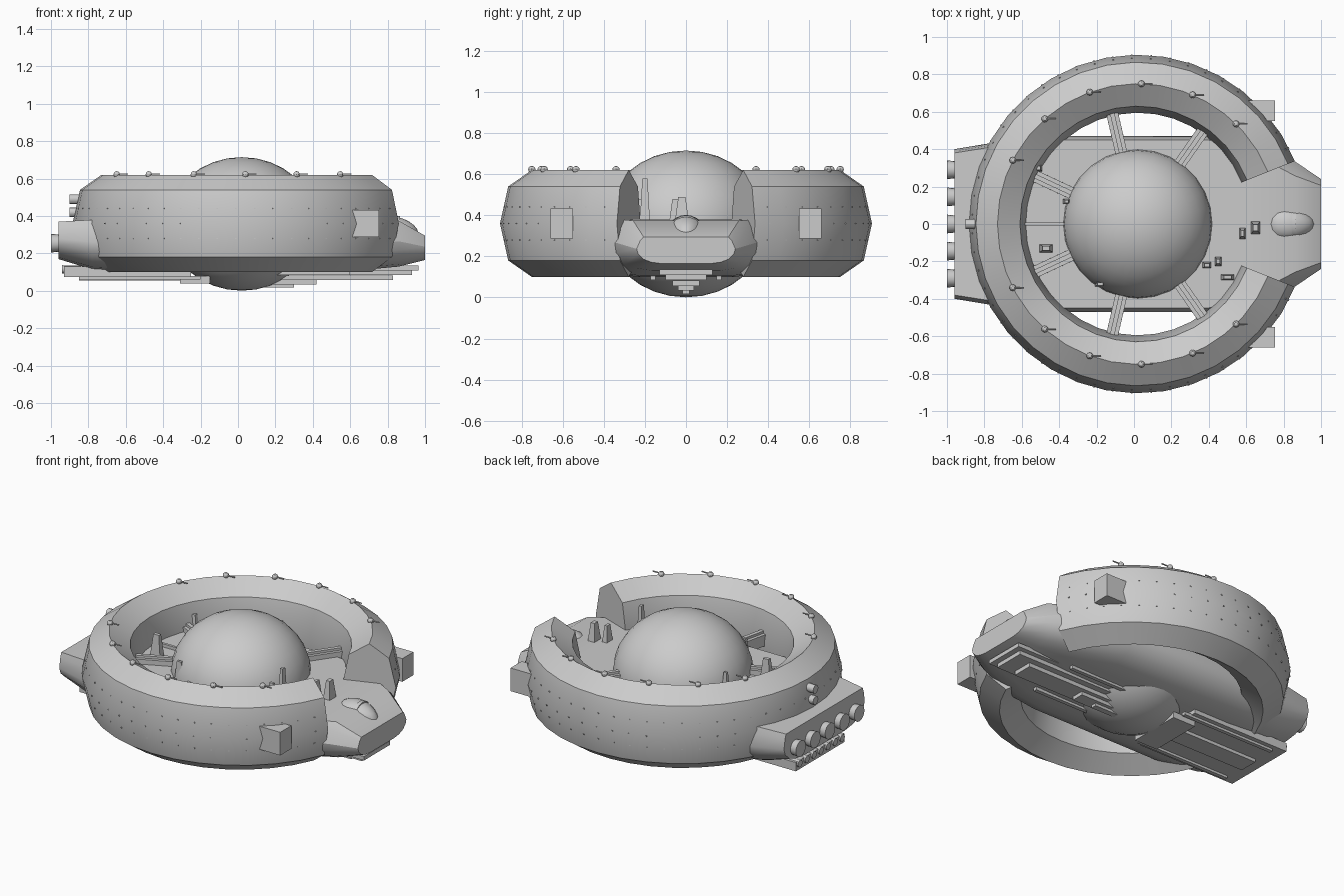
import bpy, bmesh, math
from math import sin, cos, pi, radians
from mathutils import Matrix, Vector

old = bpy.data.objects.get("Cube")
if old:
    bpy.data.objects.remove(old)

hull_grey = bpy.data.materials.new("hull_grey")
hull_grey.use_nodes = True
hull_grey.diffuse_color = (0.6, 0.6, 0.6, 1)
hull_grey.node_tree.nodes["Principled BSDF"].inputs["Base Color"].default_value = (0.6, 0.6, 0.6, 1)

CX, MID = 0.02, 0.36   # ring axis and mid height


def finish(name, bm, smooth=30):
    bmesh.ops.recalc_face_normals(bm, faces=bm.faces)
    mesh = bpy.data.meshes.new(name)
    bm.to_mesh(mesh)
    bm.free()
    mesh.materials.append(hull_grey)
    obj = bpy.data.objects.new(name, mesh)
    bpy.context.collection.objects.link(obj)
    if smooth:
        bpy.ops.object.select_all(action='DESELECT')
        obj.select_set(True)
        bpy.context.view_layer.objects.active = obj
        bpy.ops.object.shade_smooth_by_angle(angle=radians(smooth))
    return obj


def add_box(bm, x, y, z, taper=1, turn=None):
    """Box from (min, max) pairs, narrowed at the top by taper."""
    c = Vector((sum(x) / 2, sum(y) / 2, sum(z) / 2))
    verts = bmesh.ops.create_cube(bm, size=1)["verts"]
    for v in verts:
        k = taper if v.co.z > 0 else 1
        v.co = Vector((v.co.x * (x[1] - x[0]) * k, v.co.y * (y[1] - y[0]) * k,
                       v.co.z * (z[1] - z[0]))) + c
        if turn:
            v.co = turn @ v.co


def add_rod(bm, r1, r2, length, centre, segs=12):
    """Round rod along x."""
    m = Matrix.Translation(centre) @ Matrix.Rotation(pi / 2, 4, 'Y')
    bmesh.ops.create_cone(bm, cap_ends=True, segments=segs, radius1=r1, radius2=r2,
                          depth=length, matrix=m)


def loft(bm, rings):
    rows = [[bm.verts.new(p) for p in ring] for ring in rings]
    n = len(rows[0])
    for a, b in zip(rows, rows[1:]):
        for i in range(n):
            bm.faces.new((a[i], a[(i + 1) % n], b[(i + 1) % n], b[i]))
    bm.faces.new(rows[0])
    bm.faces.new(rows[-1])


def around(angle):
    return Matrix.Translation((CX, 0, 0)) @ Matrix.Rotation(radians(angle), 4, 'Z')


# Open ring with an eight-sided section
profile = [(0.75, 0.62), (0.865, 0.54), (0.905, MID), (0.865, 0.18),
           (0.75, 0.10), (0.63, 0.18), (0.595, MID), (0.63, 0.54)]
bm = bmesh.new()
SEGS, GAP = 32, 21.8
rings = []
for i in range(SEGS + 1):
    turn = around(GAP + (360 - 2 * GAP) * i / SEGS)
    rings.append([turn @ Vector((r, 0, z)) for r, z in profile])
loft(bm, rings)
finish("ring", bm)

# Central dome
bm = bmesh.new()
bmesh.ops.create_uvsphere(bm, u_segments=28, v_segments=16, radius=1)
for v in bm.verts:
    v.co = Vector((v.co.x * 0.4 + CX, v.co.y * 0.4, v.co.z * 0.357 + 0.358))
finish("central_sphere", bm)

# Long hull: x, half width, top, bottom, flat part of the deck
sections = [(-0.96, 0.40, 0.37, 0.17, 0.95), (-0.78, 0.43, 0.38, 0.115, 0.95),
            (-0.5, 0.47, 0.38, 0.10, 0.955), (0.4, 0.47, 0.38, 0.10, 0.955),
            (0.6, 0.44, 0.38, 0.105, 0.9), (0.86, 0.335, 0.375, 0.13, 0.77),
            (1.0, 0.24, 0.295, 0.165, 0.86)]
bm = bmesh.new()
rings = []
for x, w, top, low, flat in sections:
    half = [(flat, 1), ((1 + flat) / 2, 0.85), (1, 0.55), (0.97, 0.36), (0.86, 0.16),
            (0.7, 0.05), (0.5, 0)]
    side = [(x, w * fy, low + (top - low) * fz) for fy, fz in half]
    rings.append(side + [(px, -py, pz) for px, py, pz in reversed(side)])
loft(bm, rings)
finish("hull", bm)

# Cockpit blister with a raised band
bm = bmesh.new()
bmesh.ops.create_uvsphere(bm, u_segments=16, v_segments=10, radius=1)
for v in bm.verts:
    x, y, z = v.co
    v.co = (0.84 + x * 0.125, y * 0.088 * (1 - 0.2 * x), 0.325 + z * 0.072 - x * 0.02)
finish("cockpit", bm)
bm = bmesh.new()
add_rod(bm, 0.087, 0.084, 0.02, (0.855, 0, 0.315), 20)
finish("cockpit_band", bm)

# Spokes joining the dome to the ring
bm = bmesh.new()
for a in (55, 103, 155):
    for s in (1, -1):
        add_box(bm, (0.34, 0.61), (-0.032, 0.032), (0.34, 0.41), 0.99, around(a * s))
        add_box(bm, (0.34, 0.61), (-0.012, 0.012), (0.41, 0.425), 1, around(a * s))
add_box(bm, (0.38, 0.61), (-0.008, 0.008), (0.38, 0.40), 1, around(180))
finish("spokes", bm, 0)

# Side blocks near the bow
bm = bmesh.new()
for s in (1, -1):
    add_box(bm, (0.6, 0.755), (s * 0.605 - 0.055, s * 0.605 + 0.055), (0.288, 0.433))
finish("side_blocks", bm, 0)

# Deck towers: x, y, size in x, size in y, top
towers = [(0.58, -0.05, 0.035, 0.065, 0.48), (0.65, -0.02, 0.05, 0.07, 0.49),
          (0.39, -0.22, 0.05, 0.035, 0.48), (0.45, -0.20, 0.035, 0.05, 0.58),
          (0.50, -0.285, 0.08, 0.035, 0.45), (-0.47, -0.13, 0.075, 0.045, 0.52),
          (-0.51, 0.30, 0.04, 0.04, 0.47), (-0.36, 0.12, 0.04, 0.03, 0.5),
          (-0.18, -0.32, 0.06, 0.03, 0.5)]
bm = bmesh.new()
for x, y, dx, dy, top in towers:
    add_box(bm, (x - dx / 2, x + dx / 2), (y - dy / 2, y + dy / 2), (0.36, top), 0.5)
finish("deck_towers", bm, 0)

# Turrets along the ring crest
bm = bmesh.new()
for k in range(6):
    for s in (1, -1):
        p = around(s * (45.5 + 21.5 * k)) @ Vector((0.75, 0, 0.622))
        bmesh.ops.create_uvsphere(bm, u_segments=10, v_segments=6, radius=0.018,
                                  matrix=Matrix.Translation(p))
        add_rod(bm, 0.004, 0.004, 0.05, p + Vector((0.035, 0, 0.003)), 6)
finish("turrets", bm)

# Small window plates on the outer wall
bm = bmesh.new()
for z in (0.28, 0.36, 0.44):
    wall = 0.905 - abs(z - MID) * 0.22
    for k in range(48):
        a = GAP + 5 + (350 - 2 * GAP) * k / 47
        add_box(bm, (wall - 0.006, wall + 0.001), (-0.004, 0.004), (z - 0.003, z + 0.003),
                1, around(a))
finish("ring_windows", bm, 0)

# Stern engines, lower thrusters and docking ports
bm = bmesh.new()
for k in range(-2, 3):
    add_rod(bm, 0.05, 0.044, 0.06, (-0.97, k * 0.145, 0.255), 16)
finish("main_engines", bm)
bm = bmesh.new()
for k in range(-3, 4):
    add_rod(bm, 0.022, 0.02, 0.1, (-0.89, k * 0.07, 0.115))
finish("lower_thrusters", bm)
bm = bmesh.new()
for z in (0.42, 0.49):
    add_rod(bm, 0.026, 0.026, 0.05, (-0.875, 0, z))
finish("docking_ports", bm)

# Keel: stepped plates and bars under the hull
bm = bmesh.new()
add_box(bm, (-0.93, -0.25), (-0.24, 0.24), (0.075, 0.13))
add_box(bm, (-0.31, -0.15), (-0.17, 0.17), (0.04, 0.08))
add_box(bm, (-0.85, -0.2), (-0.06, 0.06), (0.055, 0.08))
for end, w, z in ((0.965, 0.13, 0.11), (0.93, 0.10, 0.085), (0.83, 0.065, 0.057),
                  (0.42, 0.04, 0.035), (0.3, 0.018, 0.018)):
    add_box(bm, (0.05, end), (-w, w), (z, z + 0.025))
finish("keel_plates", bm, 0)
bm = bmesh.new()
for s in (1, -1):
    add_box(bm, (-0.85, -0.2), (s * 0.2 - 0.012, s * 0.2 + 0.012), (0.06, 0.08))
    add_box(bm, (0.2, 0.6), (s * 0.16 - 0.012, s * 0.16 + 0.012), (0.085, 0.12))
finish("keel_bars", bm, 0)
